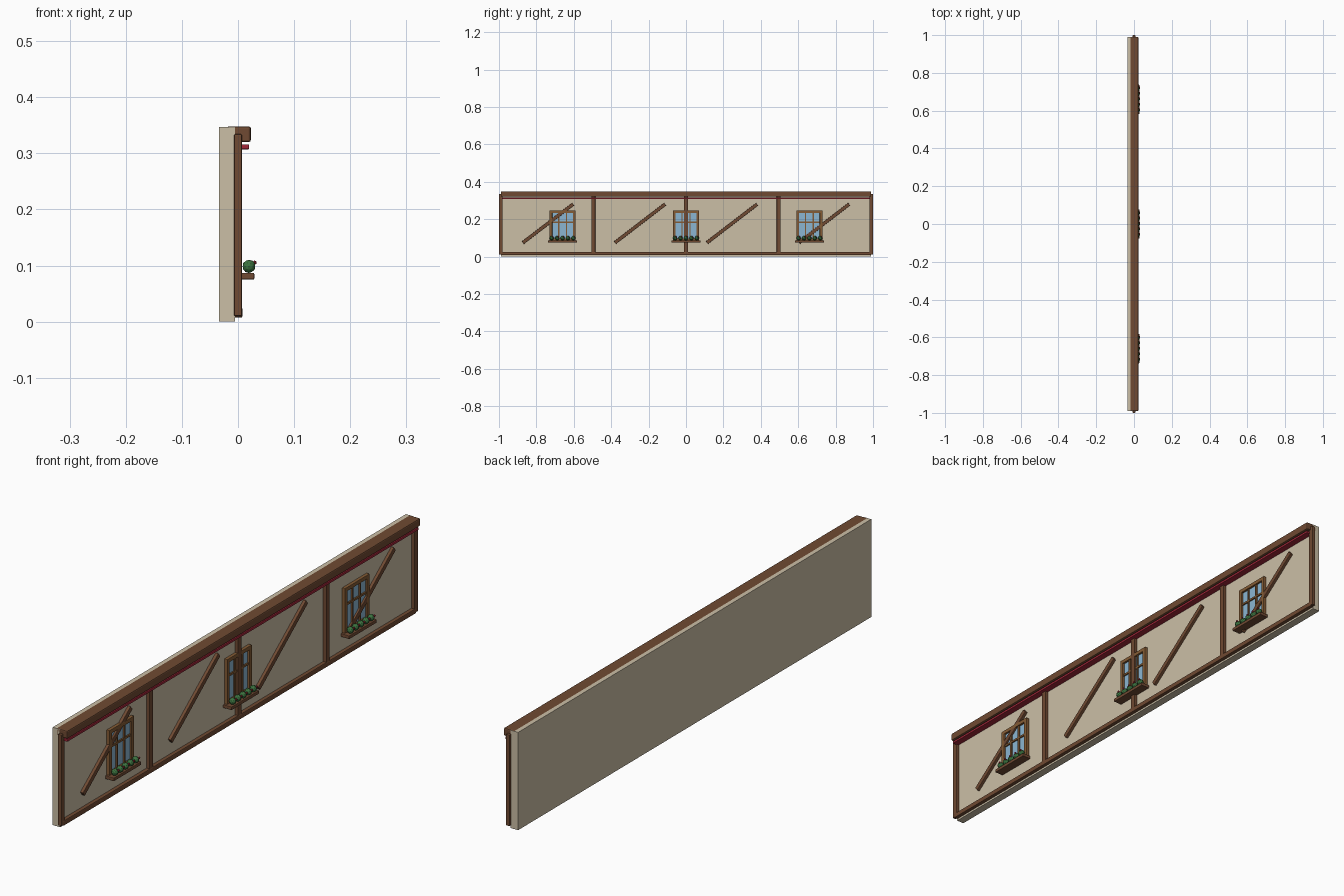
import bpy, bmesh, math
from mathutils import Vector

cube = bpy.data.objects.get("Cube")
if cube:
    bpy.data.objects.remove(cube, do_unlink=True)


def material(name, rgb):
    m = bpy.data.materials.new(name)
    m.use_nodes = True
    m.diffuse_color = (*rgb, 1)
    m.node_tree.nodes["Principled BSDF"].inputs["Base Color"].default_value = (*rgb, 1)
    return m


PLASTER = material("cream plaster", (0.60, 0.52, 0.38))
TIMBER = material("dark timber", (0.16, 0.068, 0.032))
FRAME = material("window wood", (0.23, 0.105, 0.035))
GLASS = material("pale blue glass", (0.26, 0.47, 0.65))
RED = material("red", (0.36, 0.02, 0.04))
GREEN = material("leaf green", (0.045, 0.17, 0.05))


def finish(name, bm, mat):
    mesh = bpy.data.meshes.new(name)
    bm.to_mesh(mesh)
    bm.free()
    mesh.materials.append(mat)
    obj = bpy.data.objects.new(name, mesh)
    bpy.context.collection.objects.link(obj)
    return obj


def box(name, x, y, z, mat, bevel=0.0, tilt=0.0):
    """Box from (min, max) ranges, optionally bevelled and tilted about x."""
    bm = bmesh.new()
    bmesh.ops.create_cube(bm, size=1)
    size = [r[1] - r[0] for r in (x, y, z)]
    bmesh.ops.scale(bm, vec=size, verts=bm.verts)
    if bevel:
        bmesh.ops.bevel(bm, geom=bm.edges[:], offset=bevel, segments=2,
                        profile=0.5, affect='EDGES')
    obj = finish(name, bm, mat)
    obj.location = [(r[0] + r[1]) / 2 for r in (x, y, z)]
    obj.rotation_euler.x = tilt
    return obj


def span(centre, width):
    return (centre - width / 2, centre + width / 2)


def balls(name, points, radius, mat):
    bm = bmesh.new()
    for p in points:
        ret = bmesh.ops.create_icosphere(bm, subdivisions=2, radius=radius)
        bmesh.ops.translate(bm, vec=Vector(p), verts=ret["verts"])
    return finish(name, bm, mat)


# Wall panel and horizontal timbers
box("wall_panel", (-0.034, -0.005), (-0.99, 0.99), (0, 0.347), PLASTER)
box("top_beam", (-0.02, 0.023), (-0.99, 0.99), (0.32, 0.348), TIMBER, 0.004)
box("bottom_rail", (-0.009, 0.008), (-0.99, 0.99), (0.007, 0.025), TIMBER, 0.003)
box("red_trim", (-0.005, 0.02), (-0.985, 0.985), (0.307, 0.316), RED, 0.002)

# Upright posts
for i in range(5):
    box(f"post_{i + 1}", (-0.007, 0.007), span(-0.99 + i * 0.495, 0.02),
        (0.01, 0.334), TIMBER, 0.002)

# Diagonal braces
for i in range(4):
    box(f"brace_{i + 1}", (-0.006, 0.006), span(-0.738 + i * 0.492, 0.338),
        span(0.177, 0.018), TIMBER, 0.002, math.radians(37.5))


def window(name, yc):
    x = (-0.006, 0.0065)
    box(name + "_glass", (-0.006, -0.001), span(yc, 0.125), (0.085, 0.24), GLASS)
    for side, label in ((-1, "right"), (1, "left")):
        box(f"{name}_{label}_jamb", x, span(yc + side * 0.062, 0.014),
            (0.085, 0.246), FRAME, 0.0015)
        box(f"{name}_{label}_mullion", (-0.005, 0.004), span(yc + side * 0.021, 0.007),
            (0.085, 0.24), FRAME)
    box(name + "_head", x, span(yc, 0.138), (0.232, 0.246), FRAME, 0.0015)
    box(name + "_bottom_bar", x, span(yc, 0.138), (0.085, 0.097), FRAME, 0.0015)
    box(name + "_crossbar", (-0.005, 0.004), span(yc, 0.125), (0.18, 0.187), FRAME)
    # Sill with planting
    box(name + "_sill", (-0.005, 0.029), span(yc, 0.155), (0.075, 0.087), TIMBER, 0.002)
    spots = [yc + (i - 2) * 0.029 for i in range(5)]
    balls(name + "_plants", [(0.0195, y, 0.0985) for y in spots], 0.0118, GREEN)
    balls(name + "_blossoms", [(0.0295, y + 0.006, 0.105) for y in spots], 0.0037, RED)


for label, yc in (("right", -0.66), ("middle", 0.0), ("left", 0.66)):
    window(label + "_window", yc)
